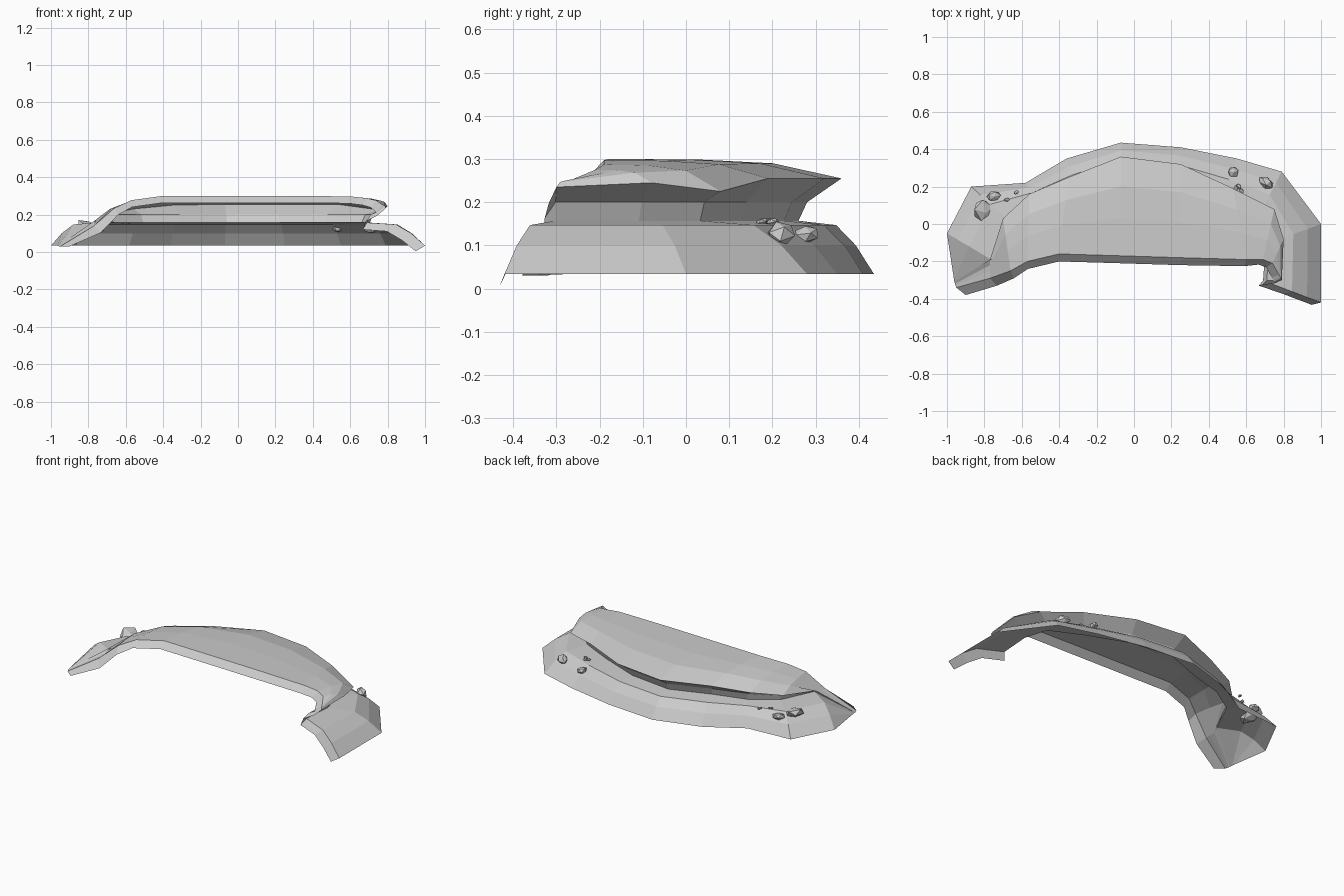
import bpy, bmesh, math, random
from mathutils import Vector as V

if "Cube" in bpy.data.objects:
    bpy.data.objects.remove(bpy.data.objects["Cube"])

random.seed(4)

# Stations run from the right front tip, round the back, to the left front tip.
outer = [(1, -.42), (1, 0), (.79, .28), (.55, .35), (.25, .41), (-.07, .435),
         (-.36, .35), (-.58, .22), (-.87, .2), (-1, -.05), (-.965, -.28)]
lip = [(.79, -.3, .235), (.8, -.08, .245), (.75, .08, .225), (.53, .19, .255),
       (.25, .32, .255), (-.07, .36, .255), (-.35, .25, .25), (-.56, .16, .23),
       (-.7, .03, .2), (-.77, -.19, .165), (-.96, -.31, .033)]
front = [(.775, -.27, .25), (.74, -.21, .275), (.69, -.19, .287), (.6, -.19, .297),
         (.25, -.18, .3), (-.07, -.17, .3), (-.4, -.16, .3), (-.57, -.2, .277),
         (-.66, -.25, .235), (-.77, -.29, .14), (-.95, -.34, .03)]
undercut = [.1, .1, .1, .09, .1, .1, .09, .07, .04, .01, 0]


def profile(o, l, f, u):
    """Cross-section: skirt, ledge, undercut, overhanging lip, top slab."""
    a, l, f = V((*o, .034)), V(l), V(f)
    inward = V((0, -.32, 0)) - V((l.x, l.y, 0))
    inward.normalize()

    def at(p, z):
        return V((p.x, p.y, min(z, l.z)))
    foot = at(l + inward * u, .157)
    wall = at(l + inward * u * .8, .2)
    b = at(a.lerp(foot, .24), .1)
    c = at(a.lerp(foot, .5), .147)
    t, m = l.lerp(f, .3), l.lerp(f, .62)
    t.z = l.z + (f.z - l.z) * .78
    m.z = l.z + (f.z - l.z) * .97
    return [a, b, c, foot, wall, l, t, m, f]


# Open ledge shell
bm = bmesh.new()
cols = [[bm.verts.new(p) for p in profile(*s)] for s in zip(outer, lip, front, undercut)]
for s, n in zip(cols, cols[1:]):
    for i in range(len(s) - 1):
        bm.faces.new((s[i], n[i], n[i + 1], s[i + 1]))

# Turned-down front edge following the open front boundary
edge = cols[0] + [c[-1] for c in cols[1:]]
turned = []
for v in edge:
    p = v.co
    side = min(1, max(0, (abs(p.x) - .55) / .3))
    low = .004 if p.x > 0 else .03
    turned.append(bm.verts.new((p.x - math.copysign(.05 * side, p.x),
                                p.y - .04 + .028 * side * (p.x > 0),
                                max(low, p.z - .037))))
for i in range(len(edge) - 1):
    bm.faces.new((edge[i], edge[i + 1], turned[i + 1], turned[i]))
me = bpy.data.meshes.new("rock_ledge")
bm.to_mesh(me)
bm.free()
bpy.context.collection.objects.link(bpy.data.objects.new("rock_ledge", me))


# Loose stones lying on the ledge
def stone(pos, size, turn):
    bpy.ops.mesh.primitive_ico_sphere_add(subdivisions=1, radius=1, location=pos,
                                          rotation=(.3, .2, turn))
    ob = bpy.context.object
    ob.name = "stone"
    ob.scale = size
    for v in ob.data.vertices:
        v.co *= random.uniform(.85, 1.1)


stone((.53, .28, .125), (.032, .032, .022), .4)
stone((.705, .22, .125), (.045, .03, .03), -.6)
stone((-.8, .065, .135), (.06, .075, .03), .5)
stone((-.75, .15, .13), (.04, .03, .022), .2)
for x, y in ((.545, .19), (.575, .175), (.56, .2), (-.68, .13), (-.63, .17)):
    stone((x, y, .155), (.017, .012, .008), x * 9)
